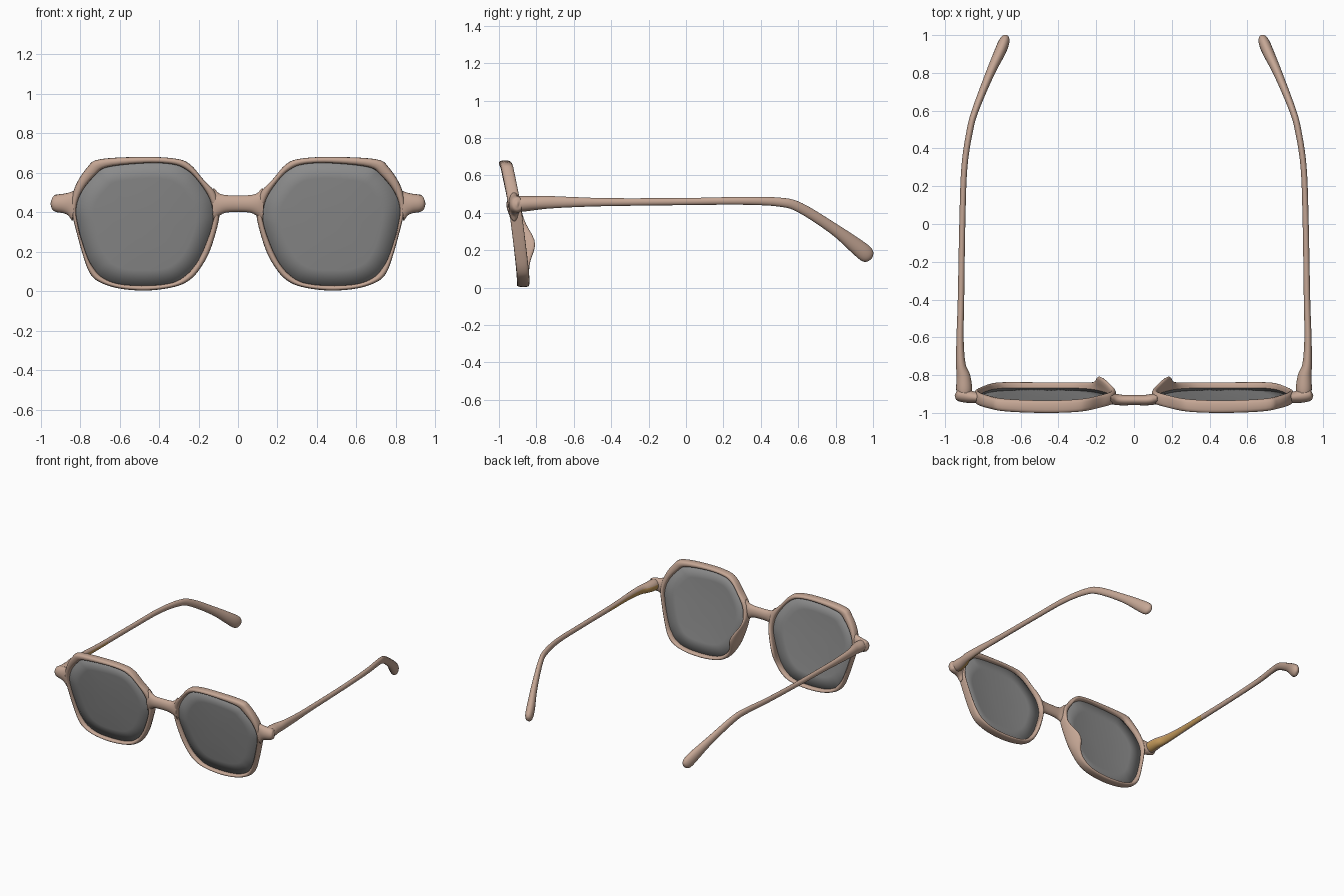
import bpy, bmesh, math
from mathutils import Vector

if "Cube" in bpy.data.objects:
    bpy.data.objects.remove(bpy.data.objects["Cube"])


def material(name, rgb):
    m = bpy.data.materials.new(name)
    m.diffuse_color = (*rgb, 1)
    m.use_nodes = True
    m.node_tree.nodes["Principled BSDF"].inputs["Base Color"].default_value = m.diffuse_color
    return m


FRAME = material("dusty rose frame", (0.56, 0.385, 0.30))
GOLD = material("gold inlay", (0.53, 0.31, 0.10))
GREY = material("grey lens", (0.26, 0.26, 0.26))


def spline(pts, steps, closed=False):
    """Catmull-Rom interpolation of equal-length tuples."""
    n, out = len(pts), []
    get = lambda i: pts[i % n] if closed else pts[max(0, min(n - 1, i))]
    for i in range(n if closed else n - 1):
        for s in range(steps):
            t = s / steps
            out.append(tuple(
                0.5 * (2 * b + (c - a) * t + (2 * a - 5 * b + 4 * c - d) * t * t
                       + (3 * b - a - 3 * c + d) * t ** 3)
                for a, b, c, d in zip(get(i - 1), get(i), get(i + 1), get(i + 2))))
    if not closed:
        out.append(pts[-1])
    return out


def skin(bm, rings, closed=False):
    """Join rings of coordinates into a tube."""
    vs = [[bm.verts.new(p) for p in r] for r in rings]
    k = len(vs[0])
    for i in range(len(vs) if closed else len(vs) - 1):
        a, b = vs[i], vs[(i + 1) % len(vs)]
        for j in range(k):
            bm.faces.new((a[j], a[(j + 1) % k], b[(j + 1) % k], b[j]))
    return vs


def finish(name, bm, mats, mirror=True):
    bmesh.ops.recalc_face_normals(bm, faces=bm.faces)
    me = bpy.data.meshes.new(name)
    bm.to_mesh(me)
    bm.free()
    for m in mats:
        me.materials.append(m)
    for p in me.polygons:
        p.use_smooth = True
    ob = bpy.data.objects.new(name, me)
    bpy.context.collection.objects.link(ob)
    if mirror:
        mod = ob.modifiers.new("mirror", 'MIRROR')
        mod.use_mirror_merge = False
    return ob


def loft(sections, steps=5, sides=20):
    """Elliptical tube through (x, y, z, half width, half height)."""
    bm = bmesh.new()
    s = spline(sections, steps)
    rings = []
    for i, (x, y, z, a, b) in enumerate(s):
        tan = Vector(s[min(i + 1, len(s) - 1)][:3]) - Vector(s[max(i - 1, 0)][:3])
        tan.normalize()
        side = tan.cross(Vector((0, 0, 1))).normalized()
        up = side.cross(tan)
        rings.append([Vector((x, y, z))
                      + side * a * math.cos(2 * math.pi * j / sides)
                      + up * b * math.sin(2 * math.pi * j / sides)
                      for j in range(sides)])
    vs = skin(bm, rings)
    bm.faces.new(vs[0])
    bm.faces.new(vs[-1])
    return bm


def front_y(x, z):
    """Tilted, slightly wrapped plane of the frame front."""
    return -0.968 + (0.67 - z) * 0.148 + 0.018 * ((x - 0.47) / 0.37) ** 2


# Rim outline: outer x, z and inner x, z
outline = spline([
    (.47, .68, .47, .648), (.31, .67, .33, .642), (.24, .64, .255, .61),
    (.175, .565, .20, .555), (.115, .50, .145, .47), (.095, .42, .127, .39),
    (.10, .345, .135, .32), (.14, .21, .175, .21), (.185, .125, .215, .135),
    (.24, .06, .265, .08), (.32, .022, .335, .042), (.46, .003, .46, .028),
    (.60, .013, .60, .036), (.70, .045, .685, .068), (.75, .09, .73, .115),
    (.785, .18, .765, .18), (.83, .345, .805, .31), (.845, .43, .82, .415),
    (.825, .53, .79, .505), (.765, .625, .725, .585), (.70, .668, .66, .628),
], 5, True)

# Rims, with the nose pads swelling out of the back of the nasal side
rings = []
for ox, oz, ix, iz in outline:
    cx, cz = (ox + ix) / 2, (oz + iz) / 2
    pad = math.exp(-((cz - 0.24) / 0.09) ** 2) if cx < 0.3 else 0
    ring = []
    for j in range(16):
        c, s = math.cos(math.pi * j / 8), math.sin(math.pi * j / 8)
        u = math.copysign(abs(c) ** 0.75, c)
        v = math.copysign(abs(s) ** 0.75, s)
        back = max(v, 0) * pad
        ring.append((cx + (ox - ix) / 2 * u + 0.035 * back,
                     front_y(cx, cz) + 0.033 * v + 0.05 * back,
                     cz + (oz - iz) / 2 * u))
    rings.append(ring)
bm = bmesh.new()
skin(bm, rings, True)
finish("rim", bm, [FRAME])

# Lenses: gently curved discs set inside the rims
bm = bmesh.new()
C = (0.47, 0.34)
rings = []
for k in (1.015, 0.75, 0.5, 0.25):
    ring = []
    for _, _, ix, iz in outline:
        x, z = C[0] + (ix - C[0]) * k, C[1] + (iz - C[1]) * k
        ring.append((x, front_y(x, z) - 0.008 * (1 - k * k), z))
    rings.append(ring)
vs = skin(bm, rings)
bm.faces.new(vs[-1])
lens = finish("lens", bm, [GREY])
sol = lens.modifiers.new("thickness", 'SOLIDIFY')
sol.thickness, sol.offset = 0.008, 0

# Bridge
half = [(.125, -.925, .44, .026, .085), (.10, -.928, .44, .029, .06),
        (.065, -.932, .442, .028, .045)]
bm = loft([(-x, y, z, a, b) for x, y, z, a, b in half]
          + [(0, -.932, .443, .027, .042)] + half[::-1])
finish("bridge", bm, [FRAME], mirror=False)

# End pieces between rim and temple
bm = loft([(.825, -.92, .438, .028, .085), (.85, -.917, .442, .031, .062),
           (.88, -.912, .444, .035, .050), (.915, -.905, .444, .036, .045),
           (.935, -.90, .443, .03, .036), (.943, -.898, .443, .016, .02),
           (.945, -.897, .443, .003, .004)])
finish("end_piece", bm, [FRAME])

# Temples, thick at the hinge, bent down and inward at the ear
bm = loft([(.90, -.94, .443, .012, .015), (.90, -.925, .445, .03, .032),
           (.899, -.88, .448, .042, .042), (.903, -.81, .452, .037, .038),
           (.917, -.74, .456, .025, .034), (.921, -.6, .457, .019, .027),
           (.916, -.4, .457, .017, .021), (.909, 0, .460, .016, .019),
           (.898, .3, .464, .016, .021), (.868, .5, .457, .017, .024),
           (.837, .61, .427, .018, .027), (.765, .79, .314, .023, .031),
           (.71, .91, .222, .030, .043), (.69, .958, .183, .029, .045),
           (.681, .982, .165, .021, .033), (.677, .992, .157, .005, .008)])
bm.normal_update()
# Gold inlay on the upper outer side behind the hinge
for f in bm.faces:
    y = f.calc_center_median().y
    n = f.normal
    if (-.88 < y < -.6 and n.x > 0 and n.z > -.3) or \
            (-.6 <= y < -.36 and n.x > .5 and n.z > -.3):
        f.material_index = 1
finish("temple", bm, [FRAME, GOLD])
